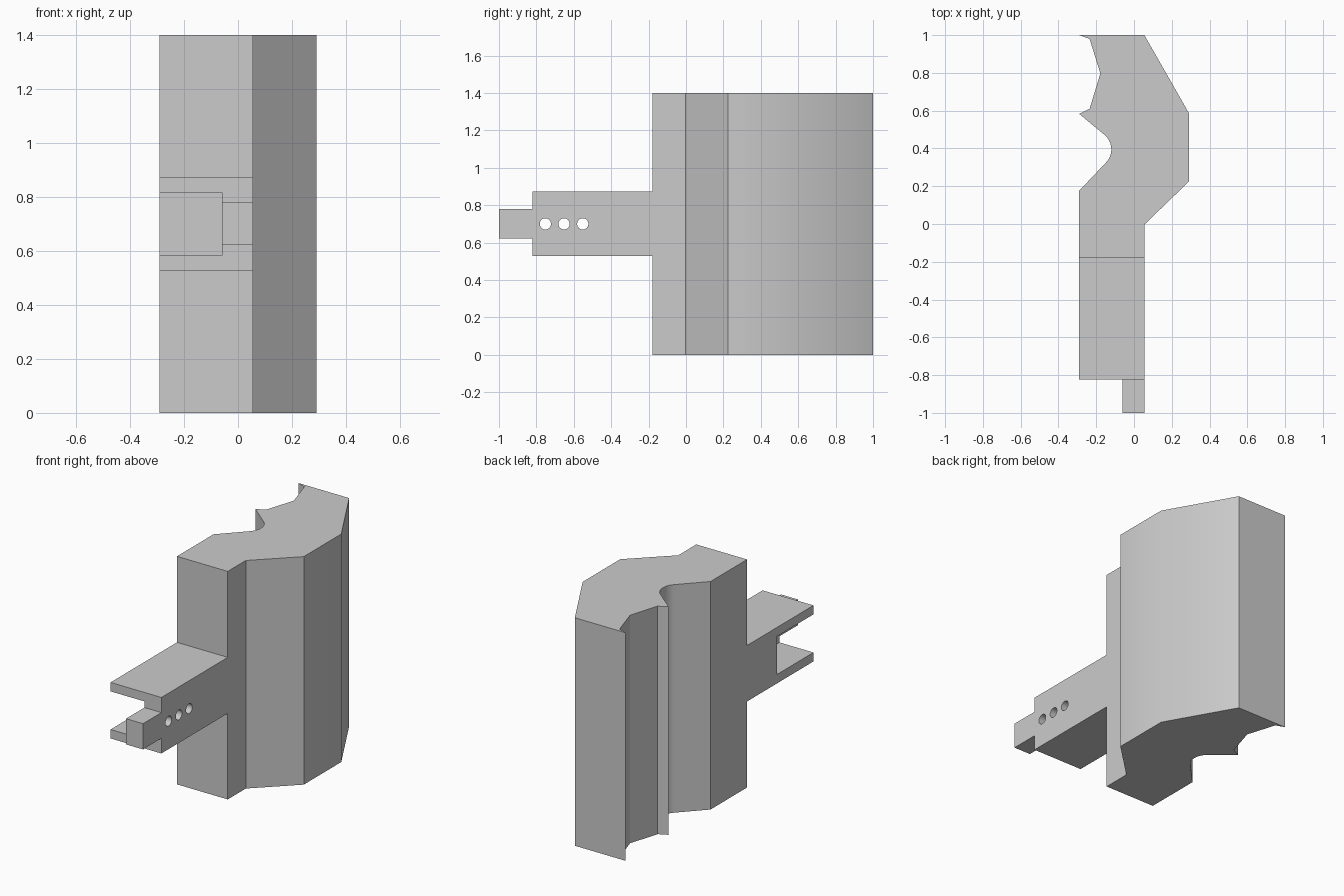
import bpy, bmesh, math
from mathutils import Matrix, Vector

cube = bpy.data.objects.get("Cube")
if cube:
    bpy.data.objects.remove(cube, do_unlink=True)

grey = bpy.data.materials.new("plain_grey")
grey.use_nodes = True
colour = (0.6, 0.6, 0.6, 1)
grey.diffuse_color = colour
grey.node_tree.nodes["Principled BSDF"].inputs["Base Color"].default_value = colour


def make_object(name, bm):
    bmesh.ops.recalc_face_normals(bm, faces=bm.faces)
    mesh = bpy.data.meshes.new(name)
    bm.to_mesh(mesh)
    bm.free()
    mesh.materials.append(grey)
    obj = bpy.data.objects.new(name, mesh)
    bpy.context.collection.objects.link(obj)
    return obj


def box(name, low, high):
    low, high = Vector(low), Vector(high)
    bm = bmesh.new()
    place = Matrix.Translation((low + high) / 2) @ Matrix.Diagonal((*(high - low), 1))
    bmesh.ops.create_cube(bm, size=1, matrix=place)
    return make_object(name, bm)


def prism(name, outline, height):
    bm = bmesh.new()
    base = bm.faces.new([bm.verts.new((x, y, 0)) for x, y in outline])
    result = bmesh.ops.extrude_face_region(bm, geom=[base], use_keep_orig=True)
    top = [v for v in result["geom"] if isinstance(v, bmesh.types.BMVert)]
    bmesh.ops.translate(bm, verts=top, vec=(0, 0, height))
    return make_object(name, bm)


def cut(target, cutter):
    cutter.hide_render = True
    cutter.hide_set(True)
    mod = target.modifiers.new("cut", "BOOLEAN")
    mod.operation = "DIFFERENCE"
    mod.solver = "EXACT"
    mod.object = cutter
    bpy.context.view_layer.objects.active = target
    bpy.ops.object.modifier_apply(modifier=mod.name)
    bpy.data.objects.remove(cutter, do_unlink=True)


def shade(obj):
    bpy.ops.object.select_all(action="DESELECT")
    obj.select_set(True)
    bpy.context.view_layer.objects.active = obj
    bpy.ops.object.shade_smooth_by_angle(angle=math.radians(31))


LEFT, RIGHT, BODY_FRONT, ARM_FRONT, MID = 0.055, -0.29, -0.178, -0.822, 0.7
WEB = -0.06

# Main body: faceted outer side, rounded groove and dovetail recess on the inner side
groove = []
for i in range(13):
    a = math.radians(52 - 98 * i / 12)
    groove.append((-0.22 + 0.1 * math.cos(a), 0.395 + 0.1 * math.sin(a)))
outline = [(LEFT, BODY_FRONT), (LEFT, -0.003), (0.29, 0.224), (0.29, 0.588), (LEFT, 1),
           (RIGHT, 1), (-0.235, 0.98), (-0.178, 0.797), (-0.235, 0.61), (RIGHT, 0.583),
           *groove, (RIGHT, 0.176), (RIGHT, BODY_FRONT)]
shade(prism("main_body", outline, 1.4))

# Arm: a block slotted open to the front and inner side
arm = box("slotted_arm", (RIGHT, ARM_FRONT, MID - 0.172), (LEFT, BODY_FRONT, MID + 0.172))
cut(arm, box("slot_cutter", (RIGHT - 0.1, ARM_FRONT - 0.1, MID - 0.117),
             (WEB, -0.47, MID + 0.117)))

# Three pin holes through the web of the arm
for y in (-0.752, -0.652, -0.552):
    bm = bmesh.new()
    place = Matrix.Translation((0, y, MID)) @ Matrix.Rotation(math.pi / 2, 4, "Y")
    bmesh.ops.create_cone(bm, cap_ends=True, segments=32, radius1=0.03, radius2=0.03,
                          depth=0.3, matrix=place)
    cut(arm, make_object("hole_cutter", bm))
shade(arm)

# Tab at the tip of the arm
box("end_tab", (WEB, -1, MID - 0.079), (LEFT, ARM_FRONT, MID + 0.079))
